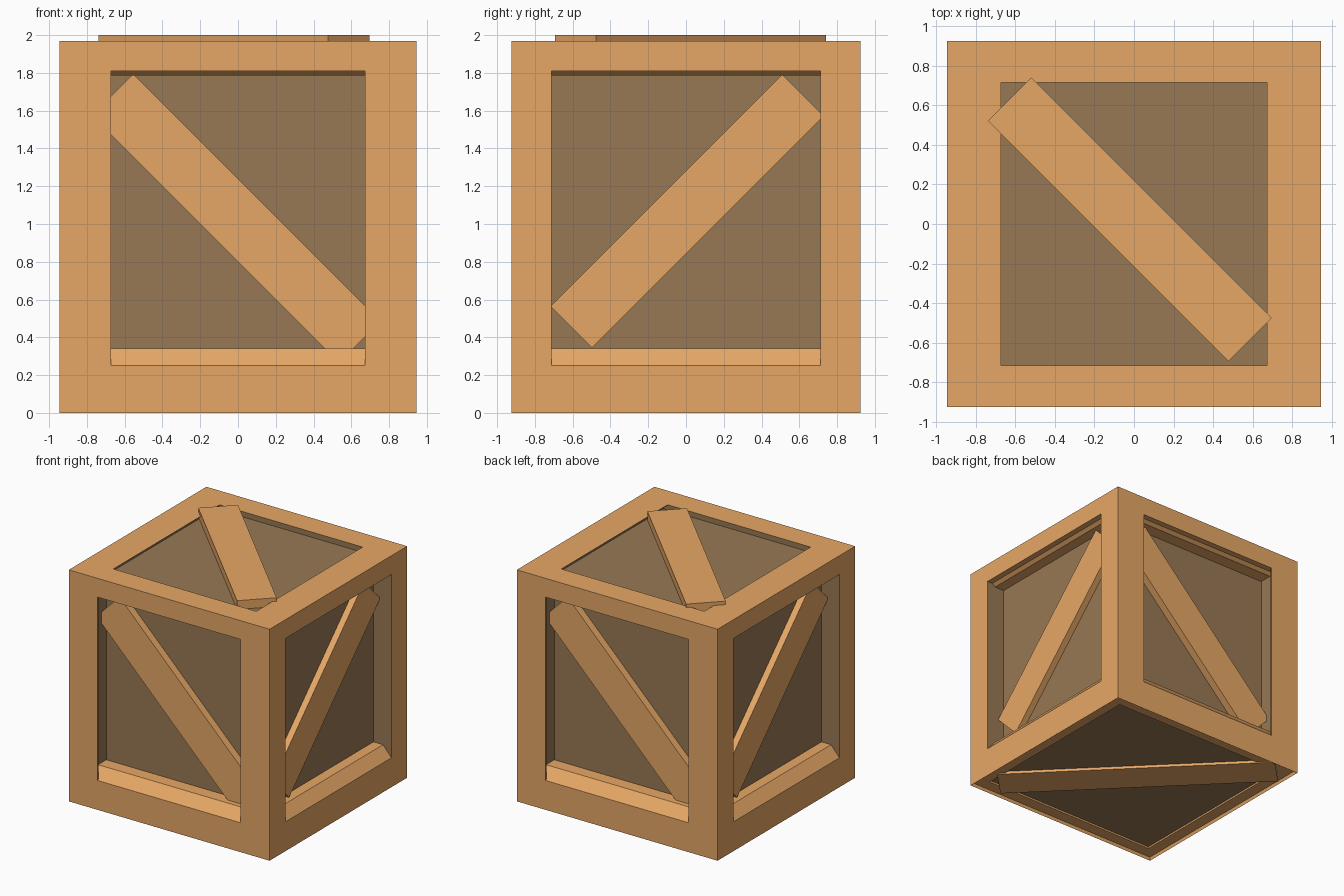
import bpy, bmesh, math
from mathutils import Matrix, Vector

if "Cube" in bpy.data.objects:
    bpy.data.objects.remove(bpy.data.objects["Cube"])

HX, HY, TOP = 0.945, 0.925, 1.97       # crate half sizes and body height


def material(name, rgb):
    m = bpy.data.materials.new(name)
    m.diffuse_color = (*rgb, 1)
    m.use_nodes = True
    m.node_tree.nodes["Principled BSDF"].inputs["Base Color"].default_value = m.diffuse_color
    return m


WOOD = material("light wood", (0.795, 0.390, 0.133))
DARK = material("dark wood", (0.315, 0.190, 0.089))


def finish(bm, name, matrix, *mats):
    me = bpy.data.meshes.new(name)
    bm.to_mesh(me)
    bm.free()
    for mat in mats:
        me.materials.append(mat)
    ob = bpy.data.objects.new(name, me)
    ob.matrix_world = matrix
    bpy.context.collection.objects.link(ob)


def frame(name, matrix, rings, dark_axes=""):
    """Nested rectangles (half width, v low, v high, depth) bridged into a window frame."""
    bm = bmesh.new()
    loops = [[bm.verts.new(p) for p in ((-u, a, -d), (u, a, -d), (u, b, -d), (-u, b, -d))]
             for u, a, b, d in rings]
    for outer, inner in zip(loops, loops[1:]):
        for i in range(4):
            j = (i + 1) % 4
            bm.faces.new((outer[i], outer[j], inner[j], inner[i]))
    bm.normal_update()
    # Walls facing across the opening belong to the dark lining
    for f in bm.faces:
        if any(abs(getattr(f.normal, axis)) > 0.9 for axis in dark_axes):
            f.material_index = 1
    finish(bm, name, matrix, WOOD, DARK)


def panel(name, matrix, u, a, b, d):
    bm = bmesh.new()
    bm.faces.new([bm.verts.new(p) for p in ((-u, a, -d), (u, a, -d), (u, b, -d), (-u, b, -d))])
    finish(bm, name, matrix, DARK)


def plank(name, matrix, centre, length, angle, d0, d1, width=0.31):
    """Diagonal brace lying between two depths."""
    bm = bmesh.new()
    bmesh.ops.create_cube(bm, size=1)
    bmesh.ops.scale(bm, vec=(length, width, d1 - d0), verts=bm.verts)
    bmesh.ops.rotate(bm, matrix=Matrix.Rotation(math.radians(angle), 3, 'Z'), verts=bm.verts)
    bmesh.ops.translate(bm, vec=Vector((*centre, -(d0 + d1) / 2)), verts=bm.verts)
    finish(bm, name, matrix, WOOD)


# Four sides: opposite sides repeat by a half turn
for i, side in enumerate(("front", "right", "back", "left")):
    wide = i % 2 == 0
    half, depth, opening, inner, recess = ((HX, HY, 0.673, 0.725, 0.19) if wide
                                           else (HY, HX, 0.713, 0.714, 0.17))
    m = (Matrix.Rotation(i * math.pi / 2, 4, 'Z') @ Matrix.Translation((0, -depth, 0))
         @ Matrix.Rotation(math.pi / 2, 4, 'X'))
    # flat face, thin edge, sloped sill, small sloped head, then straight in to the panel
    frame(side + "_frame", m, [(half, 0, TOP, 0), (opening, 0.25, 1.81, 0),
                               (opening, 0.261, 1.81, 0.01), (inner, 0.261, 1.81, 0.01),
                               (inner, 0.306, 1.81, 0.05), (inner, 0.34, 1.787, 0.08),
                               (inner, 0.34, 1.787, recess)], "x")
    panel(side + "_panel", m, inner, 0.34, 1.787, recess)
    if wide:
        plank(side + "_brace", m, (-0.01, 1.03), 1.85, -45, 0.125, recess + 0.01)
    else:
        plank(side + "_brace", m, (0.005, 1.068), 1.735, 45, 0.115, recess + 0.01)

# Lid: shallow recess, brace standing slightly proud
m = Matrix.Translation((0, 0, TOP))
frame("top_frame", m, [(HX, -HY, HY, 0), (0.673, -0.715, 0.715, 0), (0.673, -0.715, 0.715, 0.003),
                       (0.71, -0.715, 0.715, 0.003), (0.71, -0.715, 0.715, 0.045)], "xy")
panel("top_panel", m, 0.71, -0.715, 0.715, 0.045)
plank("top_brace", m, (-0.021, 0.023), 1.72, -45, -0.03, 0.045)

# Underside: thin lip, narrow frame, wide panel and a long brace
m = Matrix.Rotation(math.pi, 4, 'X')
frame("bottom_frame", m, [(HX - k, -HY + k, HY - k, d) for k, d in
                          ((0, 0), (0.01, 0.025), (0.11, 0.025), (0.11, 0.04))])
panel("bottom_panel", m, HX - 0.11, -HY + 0.11, HY - 0.11, 0.04)
plank("bottom_brace", m, (-0.025, -0.015), 2.25, 45, 0.016, 0.045)
